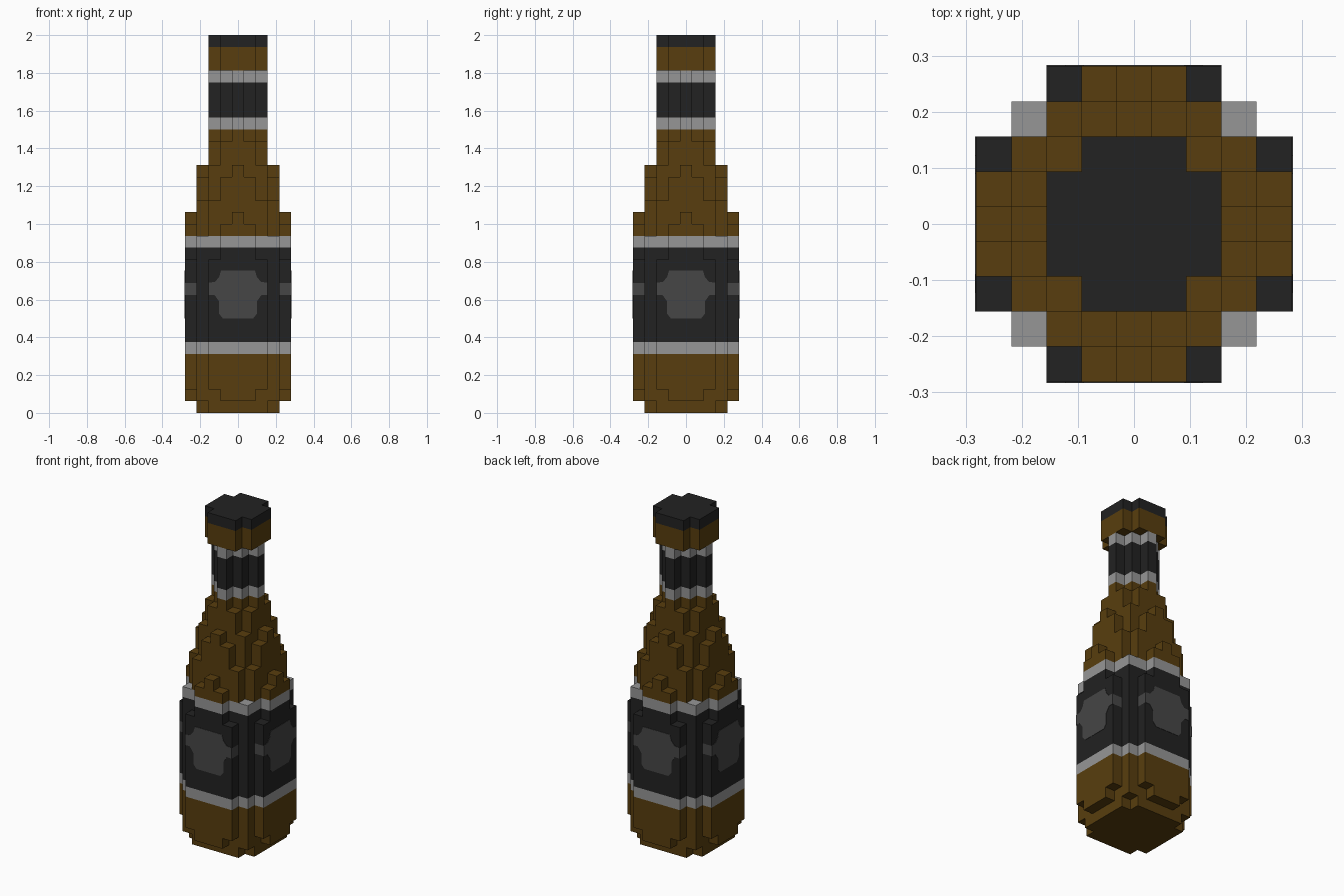
import bpy, bmesh, math
from mathutils import Matrix, Vector

cube = bpy.data.objects.get("Cube")
if cube:
    bpy.data.objects.remove(cube, do_unlink=True)

U = 0.0625  # block size


def make_material(name, rgb):
    m = bpy.data.materials.new(name)
    m.use_nodes = True
    m.diffuse_color = (*rgb, 1)
    bsdf = m.node_tree.nodes["Principled BSDF"]
    bsdf.inputs["Base Color"].default_value = (*rgb, 1)
    bsdf.inputs["Roughness"].default_value = 0.8
    return m


BROWN = make_material("brown glass", (0.098, 0.048, 0.0044))
BLACK = make_material("label black", (0.016, 0.016, 0.016))
SILVER = make_material("stripe grey", (0.305, 0.305, 0.305))
DARK = make_material("badge grey", (0.061, 0.061, 0.061))

# Layer spans of each block column, keyed by (larger, smaller) distance from the axis
SPANS = {
    (4, 0): [(1, 17)], (4, 1): [(1, 16)], (4, 2): [(2, 13)],
    (3, 0): [(0, 21)], (3, 1): [(0, 20)], (3, 2): [(0, 18)], (3, 3): [(1, 15)],
    (2, 0): [(0, 32)], (2, 1): [(0, 23), (29, 32)], (2, 2): [(0, 21)],
    (1, 0): [(0, 32)], (1, 1): [(0, 32)], (0, 0): [(0, 32)],
}


def filled(x, y, z):
    a, b = abs(x), abs(y)
    return any(lo <= z < hi for lo, hi in SPANS.get((max(a, b), min(a, b)), []))


DIRECTIONS = [Vector(d) for d in
              ((1, 0, 0), (-1, 0, 0), (0, 1, 0), (0, -1, 0), (0, 0, 1), (0, 0, -1))]


def finish(name, bm, materials):
    mesh = bpy.data.meshes.new(name)
    bm.to_mesh(mesh)
    bm.free()
    for m in materials:
        mesh.materials.append(m)
    obj = bpy.data.objects.new(name, mesh)
    bpy.context.collection.objects.link(obj)
    return obj


def block_band(name, lo, hi, material):
    """Outer skin of the blocks in layers lo to hi."""
    bm = bmesh.new()
    for z in range(lo, hi):
        for x in range(-4, 5):
            for y in range(-4, 5):
                if not filled(x, y, z):
                    continue
                # side tips of the badge wrap round the label's edge blocks
                tip = name == "body_label" and z == 10 and sorted((abs(x), abs(y))) == [2, 4]
                for d in DIRECTIONS:
                    if filled(x + int(d.x), y + int(d.y), z + int(d.z)):
                        continue
                    u = Vector((d.y, d.z, d.x))
                    v = d.cross(u)
                    c = Vector((x, y, z + 0.5)) + d * 0.5
                    corners = [c + (u * s + v * t) * 0.5
                               for s, t in ((-1, -1), (1, -1), (1, 1), (-1, 1))]
                    f = bm.faces.new([bm.verts.new(p * U) for p in corners])
                    f.material_index = int(tip)
    bmesh.ops.remove_doubles(bm, verts=bm.verts[:], dist=0.001)
    # merge flat neighbours into larger faces
    bmesh.ops.dissolve_limit(bm, angle_limit=math.radians(1), verts=bm.verts[:],
                             edges=bm.edges[:], delimit={'MATERIAL'})
    finish(name, bm, [material, DARK])


# Bottle from bottom to top
block_band("lower_glass", 0, 5, BROWN)
block_band("lower_label_stripe", 5, 6, SILVER)
block_band("body_label", 6, 14, BLACK)
block_band("upper_label_stripe", 14, 15, SILVER)
block_band("shoulder_glass", 15, 24, BROWN)
block_band("lower_neck_stripe", 24, 25, SILVER)
block_band("neck_label", 25, 28, BLACK)
block_band("upper_neck_stripe", 28, 29, SILVER)
block_band("lip_glass", 29, 31, BROWN)
block_band("cap", 31, 32, BLACK)

# Badge plate on each of the four sides
HALF = [(0.08, 0.5), (0.1, 0.525), (0.1, 0.59), (0.125, 0.625), (0.156, 0.625),
        (0.156, 0.69), (0.122, 0.693), (0.1, 0.72), (0.09, 0.753)]
OUTLINE = HALF + [(-x, z) for x, z in reversed(HALF)]
for i, side in enumerate(("front", "left", "back", "right")):
    bm = bmesh.new()
    face = bm.faces.new([bm.verts.new((x, -4.5 * U, z)) for x, z in OUTLINE])
    ext = bmesh.ops.extrude_face_region(bm, geom=[face])
    moved = [e for e in ext["geom"] if isinstance(e, bmesh.types.BMVert)]
    bmesh.ops.translate(bm, verts=moved, vec=(0, -0.002, 0))
    bmesh.ops.recalc_face_normals(bm, faces=bm.faces[:])
    bm.transform(Matrix.Rotation(i * math.pi / 2, 4, 'Z'))
    finish(side + "_badge", bm, [DARK])
